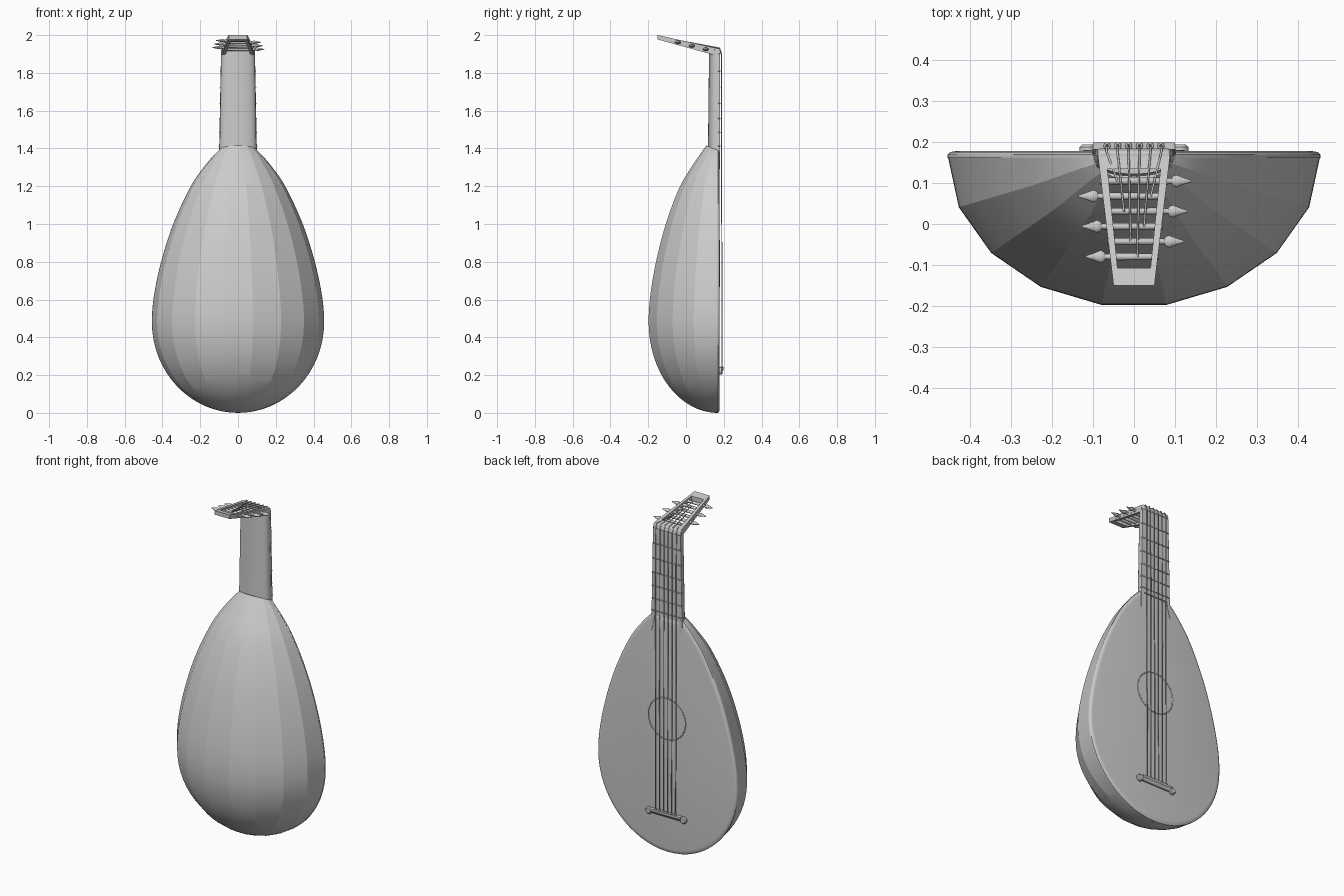
import bpy, bmesh, math

if "Cube" in bpy.data.objects:
    bpy.data.objects.remove(bpy.data.objects["Cube"])

def make(name, verts, faces, angle=30):
    me = bpy.data.meshes.new(name)
    me.from_pydata(verts, [], faces)
    bm = bmesh.new(); bm.from_mesh(me)
    bmesh.ops.remove_doubles(bm, verts=bm.verts, dist=1e-5)
    bmesh.ops.recalc_face_normals(bm, faces=bm.faces)
    bm.to_mesh(me); bm.free()
    ob = bpy.data.objects.new(name, me)
    bpy.context.collection.objects.link(ob)
    bpy.ops.object.select_all(action='DESELECT')
    ob.select_set(True)
    bpy.context.view_layer.objects.active = ob
    bpy.ops.object.shade_smooth_by_angle(angle=math.radians(angle))
    return ob

def loft(name, rings, angle=30, closed=True, caps=True, tip=None):
    n = len(rings[0])
    verts = [v for r in rings for v in r]
    faces = []
    last = (len(rings) - 1)*n
    for i in range(len(rings) - 1):
        for j in range(n if closed else n - 1):
            k = (j + 1) % n
            faces.append((i*n + j, i*n + k, (i+1)*n + k, (i+1)*n + j))
    if tip:  # close the first ring to a point
        verts.append(tip)
        faces += [(j, j + 1, len(verts) - 1) for j in range(n - 1)]
    elif caps:
        faces.append(tuple(range(n)))
    if caps:
        faces.append(tuple(range(last, last + n)))
    return make(name, verts, faces, angle)

def lathe_x(name, profile, y, z, side=1, flat=1.0, n=12):
    rings = []
    for x, r in profile:
        rings.append([(side*x, y + r*math.cos(2*math.pi*j/n), z + flat*r*math.sin(2*math.pi*j/n)) for j in range(n)])
    return loft(name, rings, 40)

def wire(name, pts, r, cyclic=False):
    cu = bpy.data.curves.new(name, 'CURVE')
    cu.dimensions = '3D'
    cu.bevel_depth, cu.bevel_resolution, cu.use_fill_caps = r, 1, True
    sp = cu.splines.new('POLY')
    sp.points.add(len(pts) - 1)
    for p, c in zip(sp.points, pts):
        p.co = (*c, 1)
    sp.use_cyclic_u = cyclic
    ob = bpy.data.objects.new(name, cu)
    bpy.context.collection.objects.link(ob)
    return ob

# Teardrop outline: (z, half width); lower part is an ellipse, upper part a spline
ZB, WB = 0.48, 0.456
outline = [(ZB - ZB*math.cos(t*math.pi/32), WB*math.sin(t*math.pi/32)) for t in range(16)]
ctrl = [(0.36, 0.445), (ZB, WB), (0.62, 0.445), (0.8, 0.407), (1.0, 0.343), (1.2, 0.25), (1.32, 0.166), (1.39, 0.1), (1.43, 0.05)]
for i in range(1, len(ctrl) - 2):
    p0, p1, p2, p3 = ctrl[i-1:i+3]
    for s in range(5):
        t = s/5
        outline.append(tuple(0.5*(2*b + (c-a)*t + (2*a-5*b+4*c-d)*t*t + (3*b-a-3*c+d)*t**3)
                             for a, b, c, d in zip(p0, p1, p2, p3)))
outline.append((1.39, 0.1))

# Bowl back of nine ribs
rings = []
for z, w in outline:
    k = max(0, (z - 1.1)/0.29)
    depth = w*(0.815 - 0.2*k**3)
    rings.append([(w*math.cos(a), 0.168 - depth*math.sin(a), z + 0.026*k**3*math.sin(a))
                  for a in [math.pi*j/9 for j in range(10)]])
loft("bowl_ribs", rings[1:], 14, closed=False, tip=(0, 0.16, 0))

# Soundboard with a soft edge
loop = [(w, z) for z, w in outline] + [(-w, z) for z, w in reversed(outline[1:])]
def board(scale, y):
    return [(x*scale, y, 0.6 + (z - 0.6)*scale) for x, z in loop]
loft("soundboard", [board(1, 0.162), board(1, 0.17), board(0.985, 0.176), board(0.96, 0.178)], 50)

# Neck with a rounded back
def neck_ring(w, d, z):
    arc = [math.pi*j/16 for j in range(17)]
    return [(w*math.cos(a), 0.172 - d*max(0, math.sin(a))**0.6, z) for a in arc]
loft("neck", [neck_ring(0.099, 0.056, 1.37), neck_ring(0.09, 0.05, 1.915)], 40)

# Blocks given by two end sections (half width, z, y range)
def hexa(name, a, b):
    return loft(name, [a, b], 20)
def slab(w, z, y0, y1):
    return [(-w, y0, z), (w, y0, z), (w, y1, z), (-w, y1, z)]
hexa("fingerboard", slab(0.1, 1.385, 0.168, 0.18), slab(0.09, 1.9, 0.168, 0.18))
nut = hexa("nut", slab(0.09, 1.9, 0.15, 0.186), slab(0.088, 1.93, 0.15, 0.178))
bv = nut.modifiers.new("round", 'BEVEL'); bv.width, bv.segments = 0.006, 2

# Pointed fingerboard beards on the soundboard
for s in (-1, 1):
    pts = [(s*0.1, 1.4), (s*0.1, 1.29), (s*0.085, 1.35), (s*0.075, 1.4)]
    loft("fingerboard_point", [[(x, y, z) for x, z in pts] for y in (0.174, 0.1805)])

# Pegbox: open tapered frame leaning back
def top_z(y): return 1.93 + (0.165 - y)*0.07/0.315
def low_z(y): return 1.89 + (0.165 - y)*0.087/0.315
def half_w(y): return 0.05 + (y + 0.15)*0.038/0.315
def section(x0, x1, y):
    return [(x0, y, low_z(y)), (x1, y, low_z(y)), (x1, y, top_z(y)), (x0, y, top_z(y))]
for s in (-1, 1):
    hexa("pegbox_side", section(s*0.068, s*half_w(0.165), 0.165), section(s*0.036, s*0.05, -0.15))
for name, y0, y1 in (("pegbox_end", -0.151, -0.108), ("pegbox_heel", 0.135, 0.168)):
    hexa(name, section(-half_w(y0) + .001, half_w(y0) - .001, y0), section(-half_w(y1) + .001, half_w(y1) - .001, y1))

# Pegs alternate sides; each carries one string
peg_y = [0.105 - 0.037*i for i in range(6)]
for i, y in enumerate(peg_y):
    z, w, s = (top_z(y) + low_z(y))/2, half_w(y), 1 if i % 2 == 0 else -1
    lathe_x("peg", [(-w - .002, .008), (w, .009), (w + .004, .007), (w + .012, .007)], y, z, s)
    lathe_x("peg_head", [(w + .01, .006), (w + .016, .013), (w + .023, .0155), (w + .032, .012),
                         (w + .045, .007), (w + .058, .003), (w + .06, .0005)], y, z, s, 0.6)

# Strings from bridge over nut to the pegs
order = [0, 2, 4, 5, 3, 1]
for i in range(6):
    x, y = -0.066 + 0.0264*i, peg_y[order[i]]
    z = (top_z(y) + low_z(y))/2 + 0.009
    wire("string", [(x, 0.191, 0.225), (x*1.02, 0.187, 1.905), (x*1.02, 0.178, 1.932), (x*0.62, y, z)], 0.0026)
    wire("string_knot", [(x + 0.006*math.cos(a), 0.191 + 0.006*math.sin(a), 0.243)
                         for a in [math.pi*j/4 for j in range(8)]], 0.003, True)

# Tied frets across the neck
for f in range(1, 7):
    z = 0.225 + 1.68/2**(f/12)
    w = 0.1 - 0.01*(z - 1.385)/0.515
    wire("fret", [(-w - .001, 0.17, z), (-w, 0.181, z), (w, 0.181, z), (w + .001, 0.17, z)], 0.0025)

# Rose ring around the sound hole
wire("rose_ring", [(0.122*math.cos(a), 0.178, 0.79 + 0.122*math.sin(a))
                   for a in [2*math.pi*j/48 for j in range(48)]], 0.003, True)

# Bridge with rounded wing ends
prof = [(0.174, 0.212), (0.186, 0.212), (0.199, 0.228), (0.199, 0.24), (0.174, 0.24)]
loft("bridge", [[(x, y, z) for y, z in prof] for x in (-0.1, 0.1)], 20)
for s in (-1, 1):
    loft("bridge_wing", [[(s*0.113 + r*math.cos(a), y, 0.222 + r*math.sin(a))
                          for a in [2*math.pi*j/20 for j in range(20)]]
                         for y, r in ((0.174, 0.02), (0.188, 0.02), (0.194, 0.014))], 40)
